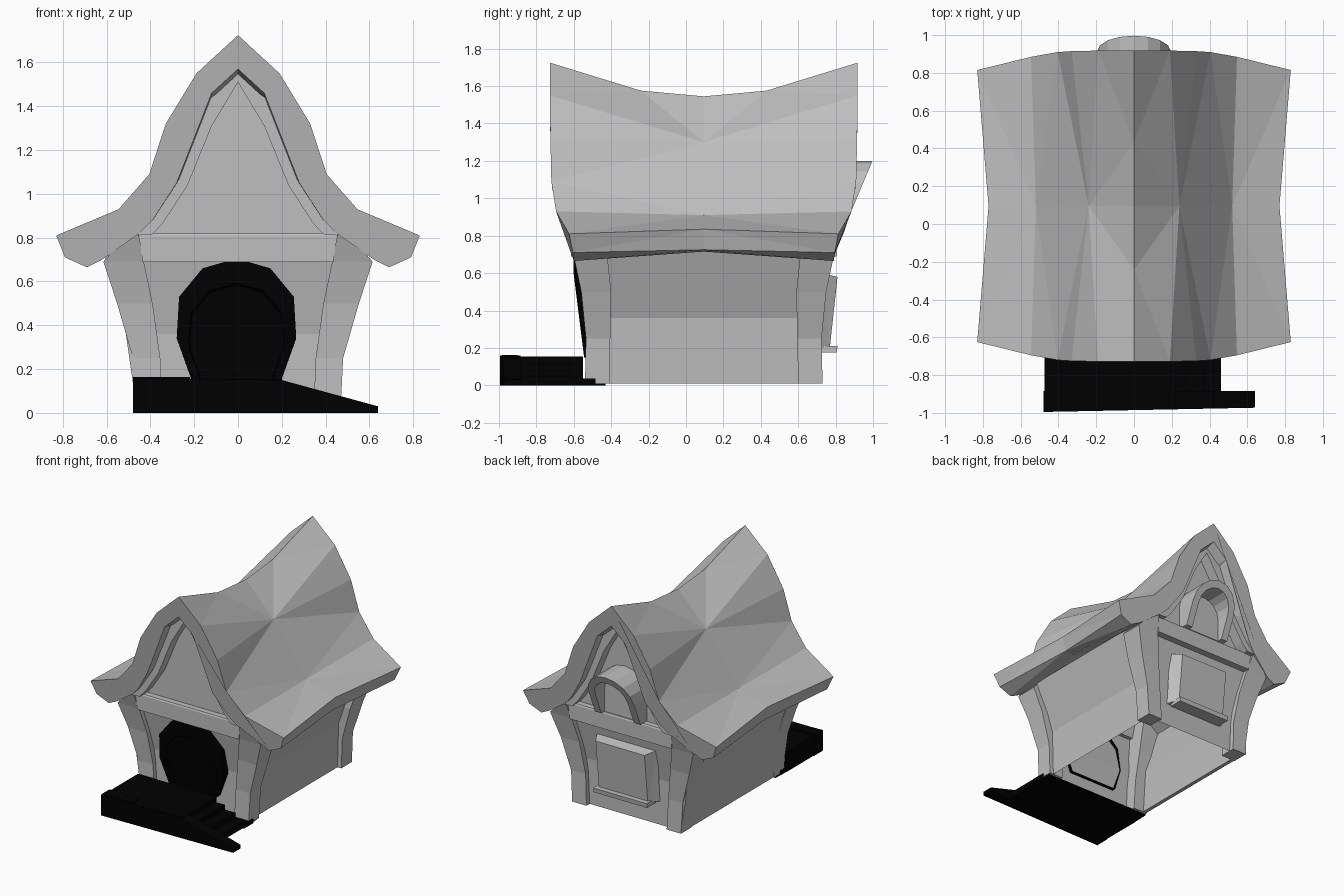
import bpy, bmesh, math

if "Cube" in bpy.data.objects:
    bpy.data.objects.remove(bpy.data.objects["Cube"], do_unlink=True)

CY = 0.095  # the house is symmetric about this y


def material(name, value):
    m = bpy.data.materials.new(name)
    m.use_nodes = True
    m.use_backface_culling = True
    col = (value, value, value, 1)
    m.diffuse_color = col
    m.node_tree.nodes["Principled BSDF"].inputs["Base Color"].default_value = col
    return m


GREY = material("stone grey", 0.52)
BLACK = material("soot black", 0.0)


def loft(name, rings, mat=GREY, start_cap=True, end_cap=True):
    """Skin a list of closed point rings; optional end caps."""
    bm = bmesh.new()
    rows = [[bm.verts.new(p) for p in r] for r in rings]
    n = len(rows[0])
    for a, b in zip(rows, rows[1:]):
        for i in range(n):
            j = (i + 1) % n
            bm.faces.new((a[i], a[j], b[j], b[i]))
    if start_cap:
        bm.faces.new(rows[0])
    if end_cap:
        bm.faces.new(rows[-1])
    bmesh.ops.remove_doubles(bm, verts=bm.verts, dist=0.0005)
    bmesh.ops.recalc_face_normals(bm, faces=bm.faces)
    bmesh.ops.triangulate(bm, faces=[f for f in bm.faces if len(f.verts) == 4],
                          quad_method="SHORT_EDGE")
    me = bpy.data.meshes.new(name)
    bm.to_mesh(me)
    bm.free()
    me.materials.append(mat)
    ob = bpy.data.objects.new(name, me)
    bpy.context.collection.objects.link(ob)


def rect(x0, x1, y0, y1, z):
    return [(x0, y0, z), (x1, y0, z), (x1, y1, z), (x0, y1, z)]


def box(name, x0, x1, y0, y1, z0, z1, mat=GREY):
    loft(name, [rect(x0, x1, y0, y1, z0), rect(x0, x1, y0, y1, z1)], mat)


def flip(y, s):
    return CY + s * (CY - y)  # s = -1 keeps the front, +1 gives the back


def both(half):
    """Mirror a half profile (starting at x = 0) to a full one."""
    return [(-p[0],) + tuple(p[1:]) for p in reversed(half[1:])] + half


# Sagging roof: end sections (x, z, reach from centre) and middle sections;
# the upper slopes of the ends all fan in to one dimple per side
dimple = (.24, 1.30)
end_top = [(0, 1.725, .823), (.19, 1.55, .823), (.33, 1.32, .82), (.405, 1.09, .815),
           (.545, .93, .79), (.83, .81, .72), (.79, .71, .70), (.69, .665, .695)]
end_low = [(0, 1.57, .823), (.12, 1.46, .823), (.28, 1.05, .81), (.39, .88, .77),
           (.45, .82, .75), (.62, .70, .70)]
mid_top = [(0, 1.545), dimple, dimple, dimple,
           (.52, .91), (.77, .835), (.74, .725), (.67, .715)]
mid_low = [(0, 1.40), (.15, 1.25), (.28, 1.02), (.39, .90), (.45, .85), (.60, .75)]


def roof_ring(t):
    ring = []
    for ends, mids, order in ((end_top, mid_top, 1), (end_low, mid_low, -1)):
        half = []
        for k, (e, m) in enumerate(zip(ends, mids)):
            # Quarter stations only add a point on the ridge
            along = t if k == 0 or abs(t) == 1 else 0
            w = abs(along)
            drop = 0.17 if 0 < w < 1 else w
            half.append((m[0] + (e[0] - m[0]) * w, CY + along * e[2],
                         m[1] + (e[1] - m[1]) * drop))
        ring += both(half)[::order]
    return ring


loft("roof", [roof_ring(t) for t in (-1, -.41, 0, .41, 1)])

# Flared body walls, open underneath, and the wide plate over the right wall
walls = [(.01, .435, -.50), (.36, .45, -.50), (.74, .585, -.57)]
loft("body_walls", [rect(-x, x, y, flip(y, 1), z) for z, x, y in walls],
     start_cap=False, end_cap=False)
loft("right_wall_plate", [rect(-x, -x + .03, -.53, .72, z)
                          for z, x in ((.01, .462), (.36, .512), (.72, .61))])

# Curved corner posts: z, inner x, outer x, front y, rear y
post = [(.01, .345, .468, -.54, -.41), (.25, .355, .48, -.535, -.405),
        (.50, .39, .552, -.56, -.40), (.69, .43, .615, -.60, -.42),
        (.82, .455, .50, -.64, -.42)]
gable = [(.80, .47), (.88, .38), (1.05, .27), (1.45, .11), (1.53, .005)]
trim_out = [(0, 1.57), (.12, 1.45), (.28, 1.05), (.39, .88), (.46, .81)]
trim_in = [(0, 1.51), (.12, 1.31), (.23, 1.04), (.34, .87), (.39, .815)]
for end, s in (("front", -1), ("back", 1)):
    for side, sx in (("left", 1), ("right", -1)):
        loft(f"{end}_{side}_post", [rect(sx * a, sx * b, flip(f, s), flip(r, s), z)
                                    for z, a, b, f, r in post])
    # Gable panel, its curved trim and the beam below
    loft(f"{end}_gable", [rect(-x, x, flip(-.565, s), flip(-.535, s), z) for z, x in gable])
    loft(f"{end}_gable_trim",
         [[(a[0], flip(-.65, s), a[1]), (b[0], flip(-.65, s), b[1]),
           (b[0], flip(-.55, s), b[1]), (a[0], flip(-.55, s), a[1])]
          for a, b in zip(both(trim_out), both(trim_in))])
    loft(f"{end}_beam", [rect(-.435, .435, flip(-.615, s), flip(-.53, s), .69),
                         rect(-.455, .455, flip(-.615, s), flip(-.53, s), .81),
                         rect(-.40, .40, flip(-.61, s), flip(-.53, s), .82)])

# Round door: raised rim around a recessed panel, leaning forward at the top
arch = [(0, .705), (.155, .66), (.262, .53), (.273, .34), (.205, .15)]


def door_ring(scale, out):
    return [(x * scale - .007, -.53 - .10 * (z - .15) - out, .15 + (z - .15) * scale)
            for x, z in both(arch)]


loft("door", [door_ring(1, -.06), door_ring(1, .015), door_ring(.8, .015),
              door_ring(.78, -.005)], BLACK, start_cap=False)

# Porch platform, side steps, back strips and sloping rail
box("porch_platform", -.475, .20, -.97, -.55, 0, .155, BLACK)
box("porch_base", -.47, .46, -.95, -.43, 0, .012, BLACK)
box("porch_threshold", -.472, .472, -.60, -.485, 0, .037, BLACK)
for k in range(3):
    box(f"porch_step_{k + 1}", .19, .28 + .09 * k, -.93, -.56, 0, .12 - .037 * k, BLACK)
box("porch_edge", -.48, -.22, -.985, -.90, 0, .163, BLACK)
rail = [(-.48, 0), (.64, 0), (.64, .03), (.20, .15), (-.48, .16)]
loft("porch_rail", [[(x, -.995 + .02 * (x + .48) if y < -.9 else y, z) for x, z in rail]
                    for y in (-.99, -.885)], BLACK)

# Rear window: tapered shutter box, leaning, with a sill
loft("rear_window", [[(-.26, .69, .19), (.26, .69, .19), (.26, .72, .60), (-.26, .72, .60)],
                     [(-.21, .77, .21), (.21, .77, .21), (.21, .81, .58), (-.21, .81, .58)]])
loft("rear_sill", [rect(-.23, .23, .70, .805, .175), rect(-.23, .23, .70, .81, .21)])

# Arched attic hood, deepest at its crown, with a panel inside
path = [(1, -.18)] + [(math.cos(a * math.pi / 8), math.sin(a * math.pi / 8))
                      for a in range(9)] + [(-1, -.18)]


def hood_point(p, r):
    z = 1.005 + (p[1] * r if p[1] >= 0 else p[1])
    return (p[0] * r, .915 + .42 * (z - 1.005), z)


hood = []
for p in path:
    o, i = hood_point(p, .195), hood_point(p, .14)
    hood.append([o, i, (i[0], .74, i[2]), (o[0], .74, o[2])])
loft("attic_hood", hood)
loft("attic_panel", [[(x, y, z) for x, _, z in (hood_point(p, .145) for p in path)]
                     for y in (.74, .80)])
